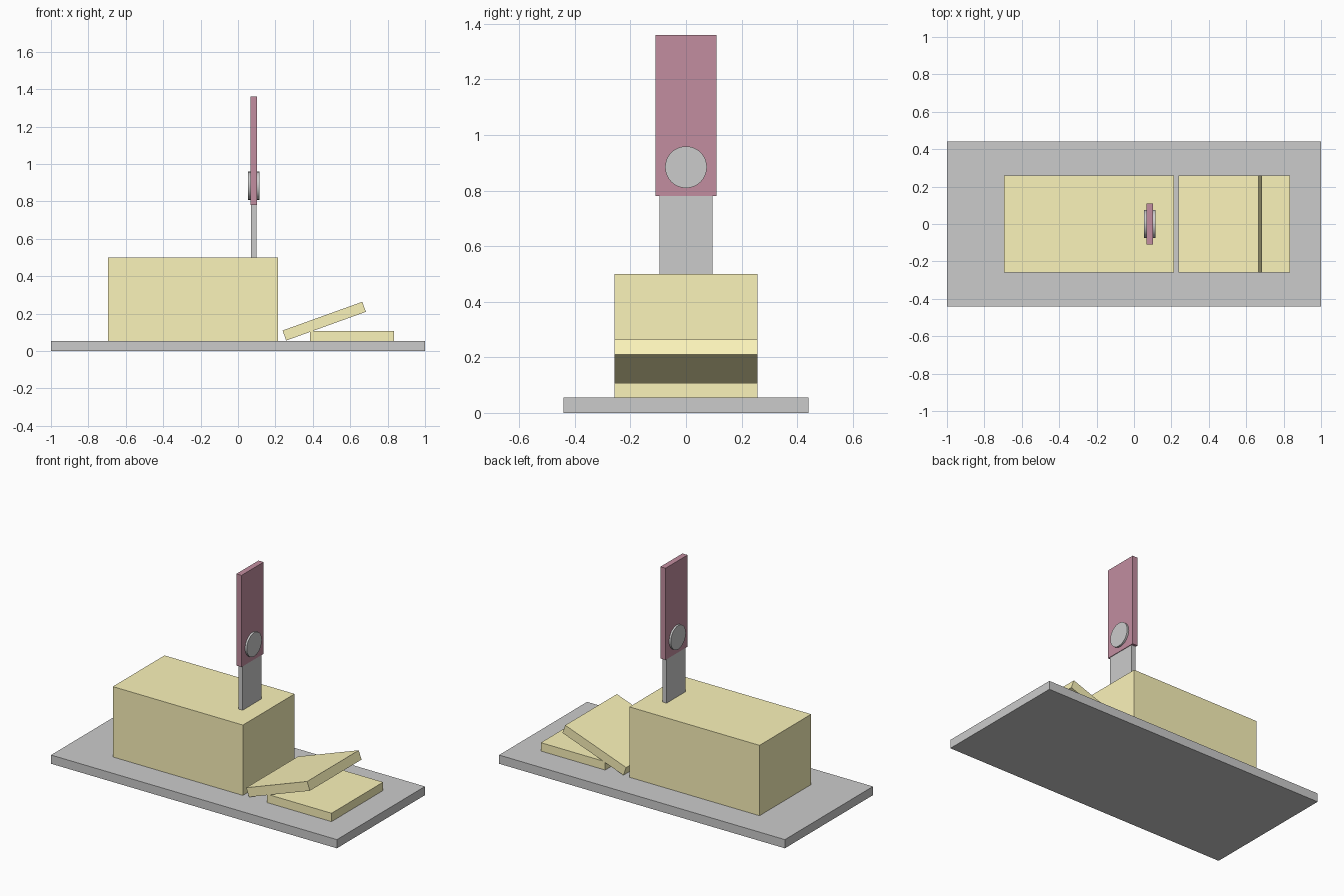
import bpy
from math import radians, pi

if "Cube" in bpy.data.objects:
    bpy.data.objects.remove(bpy.data.objects["Cube"])


def material(name, rgb):
    m = bpy.data.materials.new(name)
    m.diffuse_color = (*rgb, 1)
    m.use_nodes = True
    m.node_tree.nodes["Principled BSDF"].inputs["Base Color"].default_value = m.diffuse_color
    return m


def box(name, center, size, mat=None, tilt=0):
    bpy.ops.mesh.primitive_cube_add(size=1, location=center)
    ob = bpy.context.object
    ob.name = name
    ob.scale = size
    bpy.ops.object.transform_apply(location=False, rotation=False, scale=True)
    ob.rotation_euler.y = -tilt
    if mat:
        ob.data.materials.append(mat)
    return ob


butter = material("butter_yellow", (0.97, 0.90, 0.49))
burgundy = material("handle_burgundy", (0.54, 0.27, 0.35))

DEPTH = 0.516
KNIFE_X = 0.084

# Serving board
box("board", (0, 0, 0.0275), (2, 0.88, 0.055))

# Butter block and its two cut slices
box("butter_block", (-0.24, 0, 0.2775), (0.91, DEPTH, 0.445), butter)
box("flat_slice", (0.61, 0, 0.0815), (0.45, DEPTH, 0.053), butter)
box("leaning_slice", (0.461, 0, 0.16), (0.453, DEPTH, 0.057), butter, radians(19.8))

# Knife stuck upright in the block
box("knife_blade", (KNIFE_X, 0, 0.54), (0.029, 0.19, 0.60))
box("knife_handle", (KNIFE_X, 0, 1.07), (0.036, 0.22, 0.58), burgundy)

# Round rivet through the handle
bpy.ops.mesh.primitive_cylinder_add(vertices=48, radius=0.075, depth=0.06,
                                    location=(KNIFE_X, 0, 0.884),
                                    rotation=(0, pi / 2, 0))
bpy.context.object.name = "handle_rivet"
bpy.ops.object.shade_smooth_by_angle()
